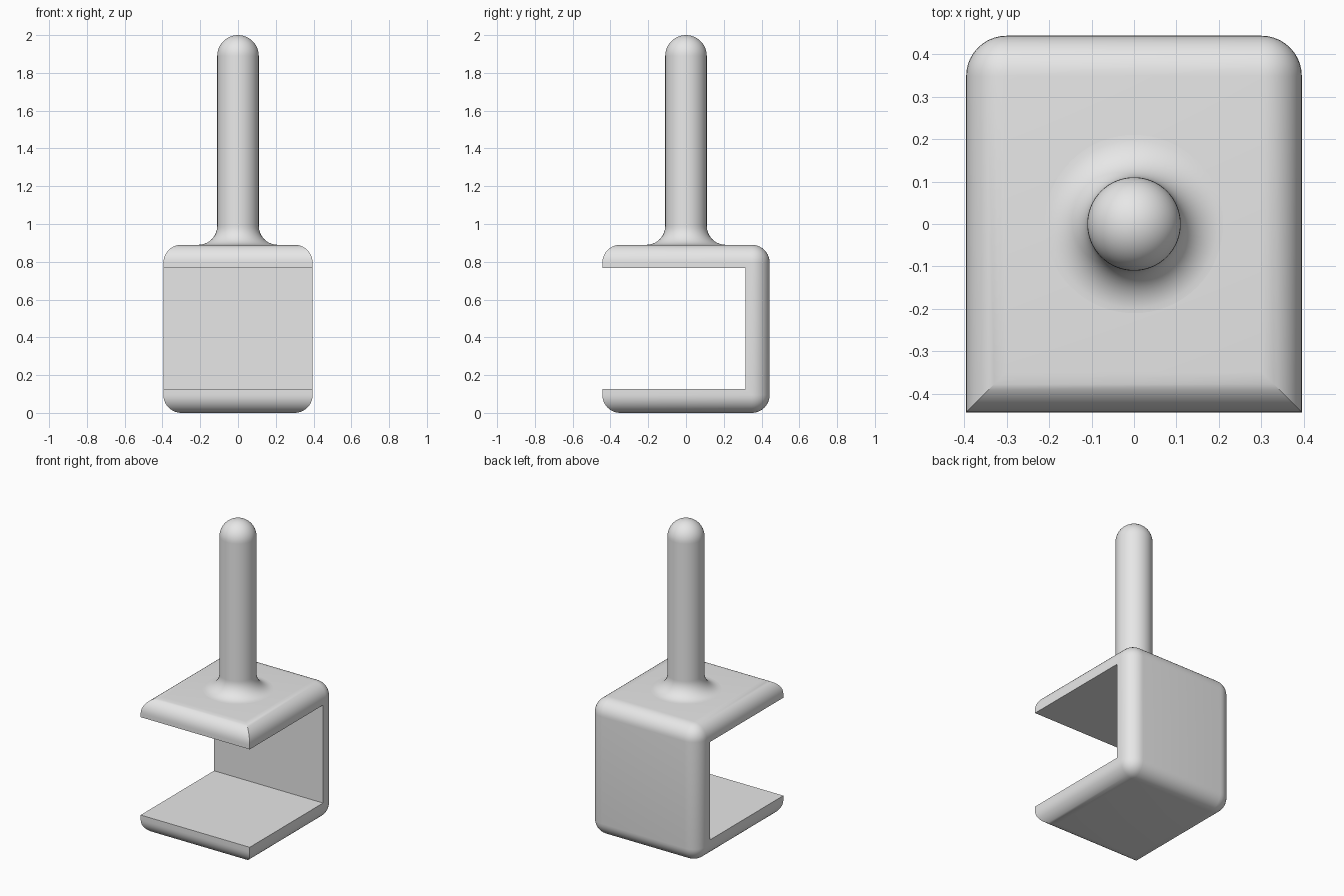
import bpy, bmesh, math

cube = bpy.data.objects.get("Cube")
if cube:
    bpy.data.objects.remove(cube, do_unlink=True)

grey = bpy.data.materials.new("light grey")
grey.use_nodes = True
grey.diffuse_color = (0.8, 0.8, 0.8, 1)
grey.node_tree.nodes["Principled BSDF"].inputs["Base Color"].default_value = (0.8, 0.8, 0.8, 1)

HALF_X, HALF_Y, HEIGHT, ROUND = 0.395, 0.443, 0.89, 0.095
WALL = 0.127


def add_object(name, bm):
    bmesh.ops.recalc_face_normals(bm, faces=bm.faces[:])
    mesh = bpy.data.meshes.new(name)
    bm.to_mesh(mesh)
    bm.free()
    mesh.materials.append(grey)
    obj = bpy.data.objects.new(name, mesh)
    bpy.context.collection.objects.link(obj)
    return obj


def box(low, high):
    bm = bmesh.new()
    bmesh.ops.create_cube(bm, size=1)
    for v in bm.verts:
        v.co = [(a + b) / 2 + c * (b - a) for a, b, c in zip(low, high, v.co)]
    return bm


def shade(obj):
    bpy.ops.object.select_all(action="DESELECT")
    obj.select_set(True)
    bpy.context.view_layer.objects.active = obj
    bpy.ops.object.shade_smooth_by_angle(angle=math.radians(30))


# Bracket: rounded block whose two front upright edges stay sharp
bm = box((-HALF_X, -HALF_Y, 0), (HALF_X, HALF_Y, HEIGHT))
rounded = [e for e in bm.edges
           if not all(v.co.y < 0 for v in e.verts)
           or abs(e.verts[0].co.z - e.verts[1].co.z) < 0.01]
bmesh.ops.bevel(bm, geom=rounded, offset=ROUND, segments=10, profile=0.5,
                affect="EDGES", clamp_overlap=True)
bracket = add_object("bracket", bm)

# Slot open to the front and both sides
slot = add_object("slot_cutter", box((-1, -1, WALL), (1, HALF_Y - WALL, HEIGHT - 0.122)))
slot.hide_render = True
slot.hide_set(True)
cut = bracket.modifiers.new("slot", "BOOLEAN")
cut.operation = "DIFFERENCE"
cut.solver = "EXACT"
cut.object = slot
bpy.context.view_layer.objects.active = bracket
bpy.ops.object.modifier_apply(modifier=cut.name)
bpy.data.objects.remove(slot, do_unlink=True)
shade(bracket)

# Rod: flared foot, straight shaft and domed tip, turned about z
RADIUS, FLARE, STEPS = 0.11, 0.1, 12
quarter = [i / STEPS * math.pi / 2 for i in range(STEPS + 1)]
profile = [(RADIUS + FLARE * (1 - math.sin(a)), HEIGHT + FLARE * (1 - math.cos(a)))
           for a in quarter]
profile += [(RADIUS * math.cos(a), 2 - RADIUS + RADIUS * math.sin(a)) for a in quarter]
bm = bmesh.new()
verts = [bm.verts.new((r, 0, z)) for r, z in profile]
edges = [bm.edges.new(pair) for pair in zip(verts, verts[1:])]
bmesh.ops.spin(bm, geom=verts + edges, cent=(0, 0, 0), axis=(0, 0, 1),
               angle=math.tau, steps=64, use_duplicate=False)
bmesh.ops.remove_doubles(bm, verts=bm.verts[:], dist=0.0005)
shade(add_object("rod", bm))
